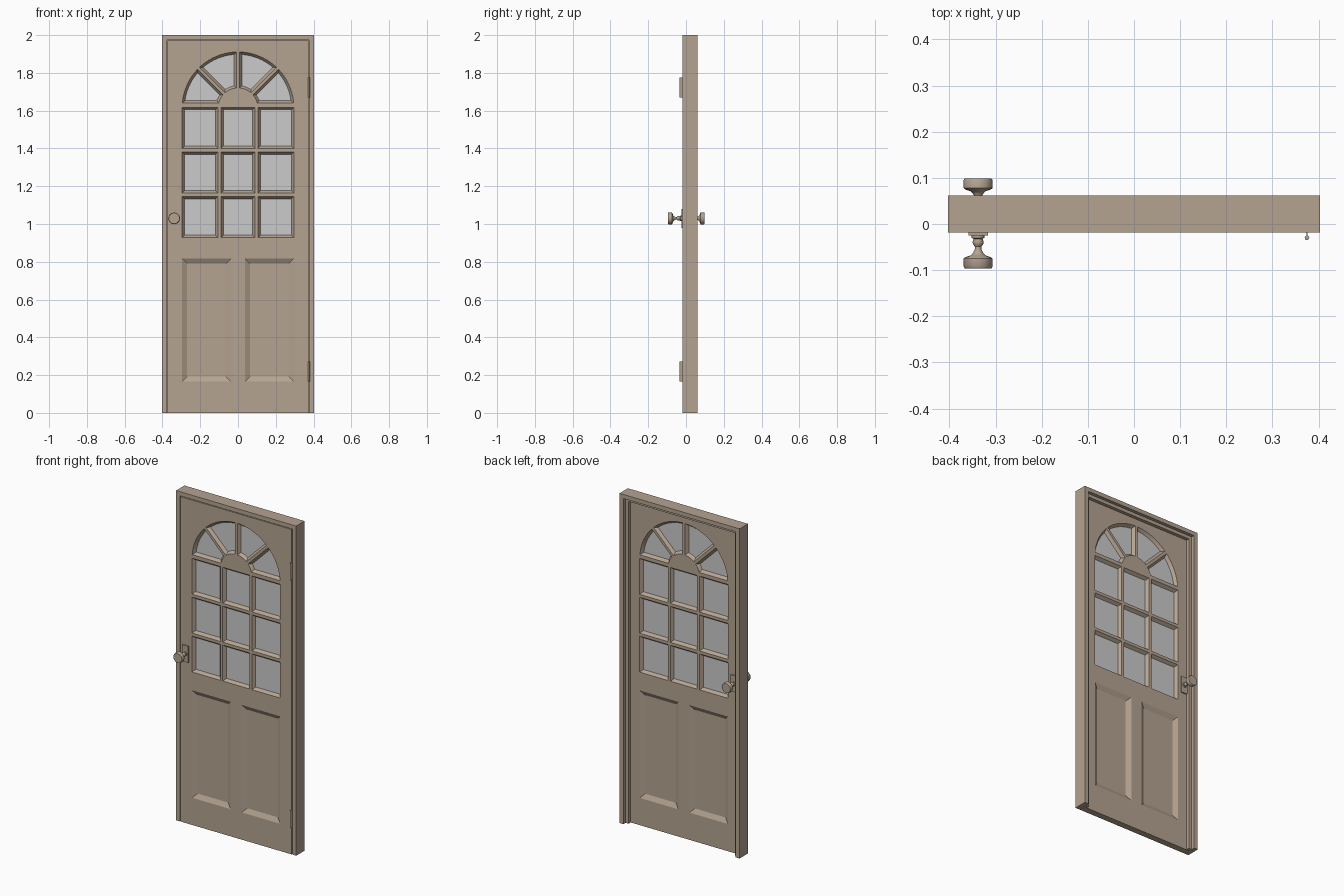
import bpy, bmesh, math
from mathutils import Vector

if "Cube" in bpy.data.objects:
    bpy.data.objects.remove(bpy.data.objects["Cube"])


def material(name, rgb):
    m = bpy.data.materials.new(name)
    m.diffuse_color = (*rgb, 1)
    m.use_nodes = True
    m.node_tree.nodes["Principled BSDF"].inputs["Base Color"].default_value = m.diffuse_color
    return m


WOOD = material("tan_wood", (0.46, 0.37, 0.285))
GLASS = material("pale_glass", (0.60, 0.60, 0.60))


def finish(name, bm, mats, smooth=False):
    bmesh.ops.recalc_face_normals(bm, faces=bm.faces[:])
    me = bpy.data.meshes.new(name)
    bm.to_mesh(me)
    bm.free()
    for m in mats:
        me.materials.append(m)
    ob = bpy.data.objects.new(name, me)
    bpy.context.collection.objects.link(ob)
    if smooth:
        bpy.context.view_layer.objects.active = ob
        ob.select_set(True)
        bpy.ops.object.shade_smooth_by_angle(angle=math.radians(35))
        ob.select_set(False)
    return ob


def box(name, x0, x1, y0, y1, z0, z1):
    bm = bmesh.new()
    bmesh.ops.create_cube(bm, size=1)
    for v in bm.verts:
        v.co = ((x0 + x1) / 2 + v.co.x * (x1 - x0),
                (y0 + y1) / 2 + v.co.y * (y1 - y0),
                (z0 + z1) / 2 + v.co.z * (z1 - z0))
    return finish(name, bm, [WOOD])


def rect(x0, x1, z0, z1):
    return [Vector(p) for p in ((x0, z0), (x1, z0), (x1, z1), (x0, z1))]


def inset(poly, d):
    """Offset a counter-clockwise outline inwards with mitred corners."""
    out = []
    for i, p in enumerate(poly):
        a = (p - poly[i - 1]).normalized()
        b = (poly[(i + 1) % len(poly)] - p).normalized()
        na, nb = Vector((-a.y, a.x)), Vector((-b.y, b.x))
        out.append(p + (na + nb) * (d / (1 + na.dot(nb))))
    return out


def fan_pane(a0, a1, h0, h1, r0=0.105, r1=0.296, cz=1.615, n=10):
    """Outline of one pane in the arch, with h the half width of each bar."""
    def arc(r):
        s, e = a0 + math.asin(h0 / r), a1 - math.asin(h1 / r)
        return [Vector((r * math.cos(s + (e - s) * i / n),
                        cz + r * math.sin(s + (e - s) * i / n))) for i in range(n + 1)]
    return arc(r1) + arc(r0)[::-1]


# Openings of the door leaf
panes = [rect(x - w, x + w, z, z + 0.218)
         for x, w in ((-0.201, 0.095), (0, 0.09), (0.201, 0.095))
         for z in (0.928, 1.164, 1.400)]
q = math.pi / 4
for k in range(4):
    panes.append(fan_pane(k * q, (k + 1) * q,
                          0.025 if k == 0 else 0.008, 0.025 if k == 3 else 0.008))
panels = [rect(-0.296, -0.037, 0.165, 0.817), rect(0.037, 0.296, 0.165, 0.817)]

# Door leaf: both skins with moulded openings, glass and sunk panels
FRONT, BACK = -0.018, 0.021
MID = (FRONT + BACK) / 2
bm = bmesh.new()


def loop(poly, y):
    vs = [bm.verts.new((p.x, y, p.y)) for p in poly]
    es = [bm.edges.new((vs[i - 1], vs[i])) for i in range(len(vs))]
    return vs, es


def bridge(a, b):
    for i in range(len(a)):
        bm.faces.new((a[i - 1], a[i], b[i], b[i - 1]))


rims = []
for y, s in ((FRONT, 1), (BACK, -1)):
    rim, edges = loop(rect(-0.373, 0.373, 0.0, 1.971), y)
    rims.append(rim)
    for polys, d, depth, mat in ((panes, 0.013, abs(MID - FRONT) - 0.002, 1),
                                 (panels, 0.027, 0.015, 0)):
        for poly in polys:
            outer, es = loop(poly, y)
            inner, _ = loop(inset(poly, d), y + s * depth)
            edges += es
            bridge(outer, inner)
            bm.faces.new(inner).material_index = mat
    bmesh.ops.triangle_fill(bm, edges=edges, use_beauty=True, use_dissolve=False)
bridge(*rims)
finish("door_leaf", bm, [WOOD, GLASS])

# Frame: jambs and head, with the stop strips behind the leaf
for side, s in (("left", -1), ("right", 1)):
    box(side + "_jamb", *sorted((s * 0.377, s * 0.403)), -0.018, 0.062, 0, 2)
    box(side + "_stop", *sorted((s * 0.357, s * 0.378)), 0.0215, 0.042, 0, 1.976)
box("head_jamb", -0.377, 0.377, -0.018, 0.062, 1.975, 2)
box("head_stop", -0.357, 0.357, 0.0215, 0.042, 1.955, 1.976)

# Knobs: lathed profile (radius, distance from the leaf) on a back plate
PROFILE = [(0, 0.006), (0.014, 0.006), (0.014, 0.012), (0.010, 0.014), (0.012, 0.021),
           (0.011, 0.026), (0.007, 0.031), (0.007, 0.037), (0.012, 0.046), (0.016, 0.050),
           (0.028, 0.054), (0.0315, 0.057), (0.0315, 0.074), (0.029, 0.078), (0, 0.078)]
KX, KZ, SIDES = -0.338, 1.03, 12
for name, y, s in (("front", FRONT, -1), ("back", BACK, 1)):
    box(name + "_knob_plate", KX - 0.021, KX + 0.021, *sorted((y, y + s * 0.007)),
        KZ - 0.05, KZ + 0.05)
    bm = bmesh.new()
    vs = [bm.verts.new((KX + r, y + s * d, KZ)) for r, d in PROFILE]
    es = [bm.edges.new(p) for p in zip(vs, vs[1:])]
    bmesh.ops.spin(bm, geom=vs + es, cent=(KX, y, KZ), axis=(0, 1, 0),
                   angle=2 * math.pi, steps=SIDES)
    bmesh.ops.remove_doubles(bm, verts=bm.verts[:], dist=0.0005)
    finish(name + "_knob", bm, [WOOD], smooth=True)

# Hinges: thin leaf and round pin
for name, z in (("lower", 0.22), ("upper", 1.722)):
    box(name + "_hinge_leaf", 0.3735, 0.3765, -0.029, 0.0, z - 0.053, z + 0.053)
    bm = bmesh.new()
    bmesh.ops.create_cone(bm, cap_ends=True, segments=12, radius1=0.005, radius2=0.005,
                          depth=0.106)
    bmesh.ops.translate(bm, verts=bm.verts[:], vec=(0.375, -0.030, z))
    finish(name + "_hinge_pin", bm, [WOOD], smooth=True)
